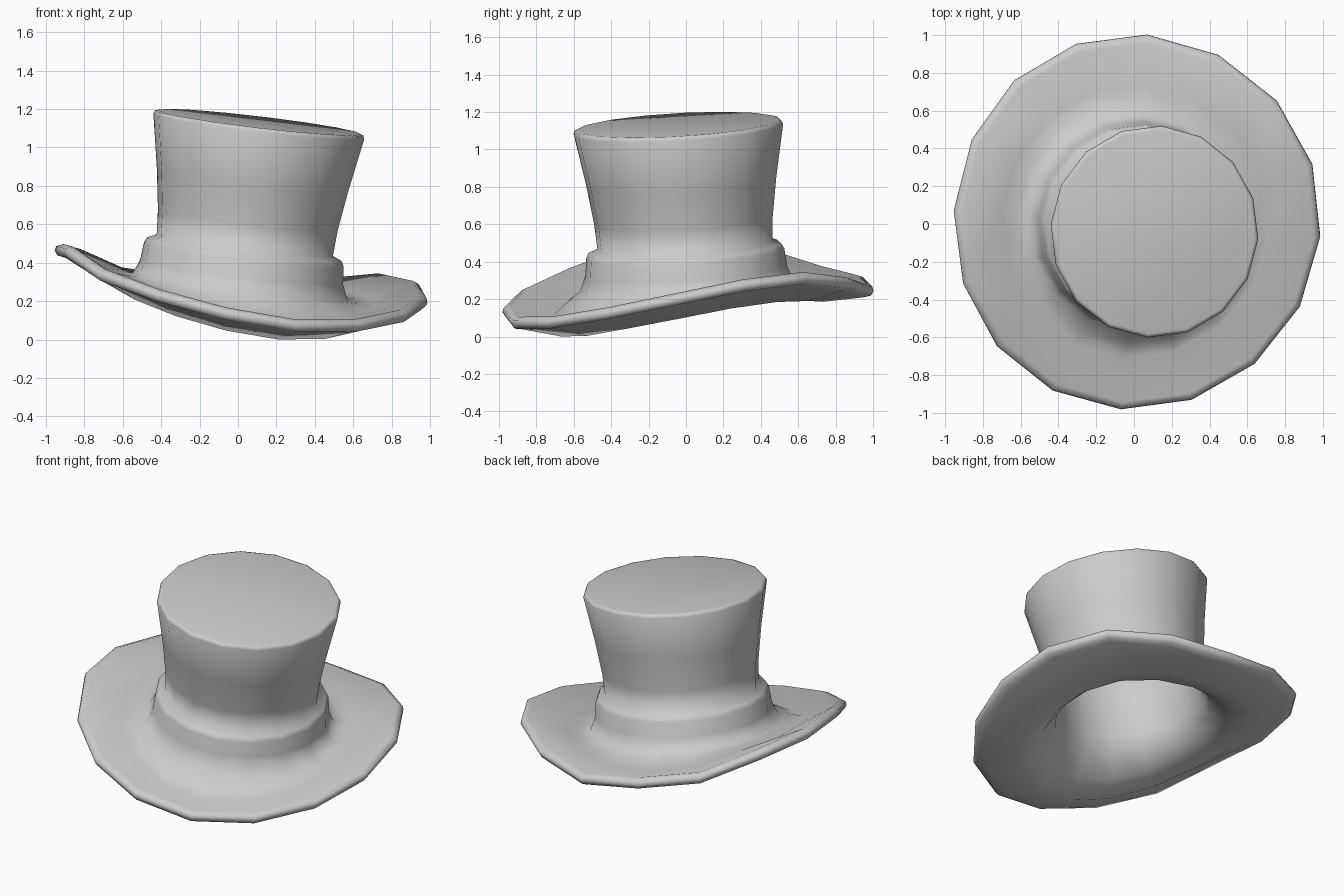
import bpy
import bmesh
from math import cos, sin, radians

cube = bpy.data.objects.get("Cube")
if cube:
    bpy.data.objects.remove(cube, do_unlink=True)

SIDES = 16
PHASE = -4                        # turn of the first corner, degrees
TILT_X, TILT_Y = 0.118, -0.056    # lean of the whole hat
PIVOT_X, PIVOT_Y = 0.21, 0.4      # heights the lean pivots around

# Heights of the curled brim edge and of the brim's middle underside
# at each corner, counterclockwise from +x
CURL = [.345, .395, .395, .32, .235, .245, .265, .35,
        .385, .4, .32, .262, .215, .193, .222, .28]
DIP = [.2, .235, .24, .21, .17, .15, .175, .23,
       .235, .235, .19, .14, .1, .084, .108, .155]

# Section of the felt: radius, height, share of the curl, share of the dip
CROWN = [(.538, 1.151, 0, 0), (.551, 1.147, 0, 0), (.559, 1.13, 0, 0),
         (.507, .85, 0, 0), (.476, .64, 0, 0), (.467, .51, 0, 0)]
BAND = [(.515, .49, 0, 0), (.528, .465, 0, 0), (.538, .37, 0, 0)]
BRIM_TOP = [(.57, .285, .02, 0), (.64, .19, 0, .45), (.72, .068, 0, 1),
            (.95, .017, 1, 0)]
BRIM_LIP = [(.985, .002, 1, 0), (.99, -.02, 1, 0), (.975, -.044, 1, 0)]
BRIM_UNDER = [(.93, -.052, 1, 0), (.72, 0, 0, 1), (.58, .11, 0, .6)]
LINING = [(.475, .32, 0, 0), (.442, .42, 0, 0), (.428, .62, 0, 0),
          (.458, .85, 0, 0), (.505, 1.1, 0, 0)]


def make_material(name, rgb):
    mat = bpy.data.materials.new(name)
    mat.use_nodes = True
    color = (*rgb, 1)
    mat.diffuse_color = color
    mat.node_tree.nodes["Principled BSDF"].inputs["Base Color"].default_value = color
    return mat


def ring(bm, radius, height, curl, dip):
    """One leaning ring of corners, following the brim's curl and dip."""
    verts = []
    for i in range(SIDES):
        a = radians(PHASE + 360 * i / SIDES)
        dx, dy = radius * cos(a) * 0.985, radius * sin(a) * 1.005
        c = height + curl * CURL[i] + dip * DIP[i]
        verts.append(bm.verts.new((dx + TILT_X * (c - PIVOT_X),
                                   dy + TILT_Y * (c - PIVOT_Y),
                                   c - TILT_X * dx - TILT_Y * dy)))
    return verts


def loft(name, profile, mat):
    """Skin the rings in order and close both ends."""
    bm = bmesh.new()
    rings = [ring(bm, *p) for p in profile]
    for a, b in zip(rings, rings[1:]):
        for i in range(SIDES):
            j = (i + 1) % SIDES
            bm.faces.new((a[i], b[i], b[j], a[j]))
    bm.faces.new(rings[0])
    bm.faces.new(rings[-1][::-1])
    bmesh.ops.recalc_face_normals(bm, faces=bm.faces)
    # Rest the hat on the ground
    low = min(v.co.z for v in bm.verts)
    bmesh.ops.translate(bm, verts=bm.verts, vec=(0, 0, -low))
    for f in bm.faces:
        f.smooth = True
    mesh = bpy.data.meshes.new(name)
    bm.to_mesh(mesh)
    bm.free()
    mesh.materials.append(mat)
    obj = bpy.data.objects.new(name, mesh)
    bpy.context.collection.objects.link(obj)
    return obj


felt = make_material("light_grey_felt", (0.6, 0.6, 0.6))
loft("hat_shell", CROWN + BAND + BRIM_TOP + BRIM_LIP + BRIM_UNDER + LINING, felt)
